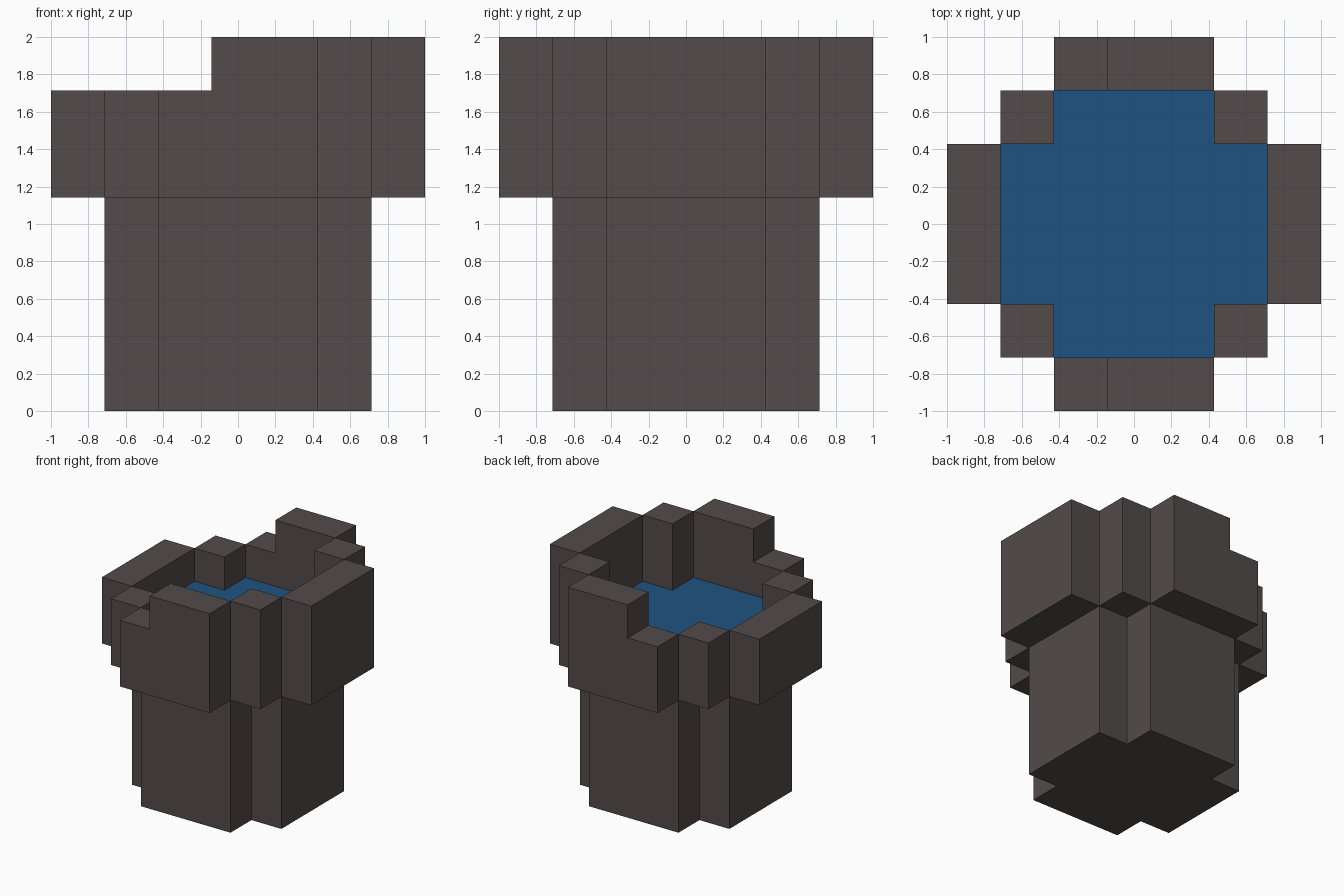
import bpy, bmesh
from mathutils import Vector

if "Cube" in bpy.data.objects:
    bpy.data.objects.remove(bpy.data.objects["Cube"])

U = 2 / 7                                   # one block of the 7-block grid
FLOOR, WATER, LOW, HIGH = 4 * U, 5 * U, 6 * U, 7 * U


def material(name, rgb):
    m = bpy.data.materials.new(name)
    m.diffuse_color = (*rgb, 1)
    m.use_nodes = True
    m.node_tree.nodes["Principled BSDF"].inputs["Base Color"].default_value = m.diffuse_color
    return m


STONE = material("dark stone", (0.086, 0.070, 0.069))
BLUE = material("water blue", (0.0144, 0.086, 0.220))


def prism(name, points, sweep, mat):
    """Flat outline, swept along a vector (or left flat when sweep is None)."""
    bm = bmesh.new()
    face = bm.faces.new([bm.verts.new(p) for p in points])
    if sweep:
        ext = bmesh.ops.extrude_face_region(bm, geom=[face], use_keep_orig=True)
        moved = [v for v in ext["geom"] if isinstance(v, bmesh.types.BMVert)]
        bmesh.ops.translate(bm, verts=moved, vec=Vector(sweep))
        bmesh.ops.recalc_face_normals(bm, faces=bm.faces)
    me = bpy.data.meshes.new(name)
    bm.to_mesh(me)
    bm.free()
    me.materials.append(mat)
    ob = bpy.data.objects.new(name, me)
    bpy.context.collection.objects.link(ob)
    return ob


def plus_outline(z):
    """Square of five blocks with the corner blocks notched out."""
    a, b = 2.5 * U, 1.5 * U
    quarter = [(a, -b), (a, b), (b, b)]
    pts = []
    for _ in range(4):
        pts += [(x, y, z) for x, y in quarter]
        quarter = [(-y, x) for x, y in quarter]
    return pts


def block(name, x0, x1, y0, y1, top):
    pts = [(x0, y0, FLOOR), (x1, y0, FLOOR), (x1, y1, FLOOR), (x0, y1, FLOOR)]
    return prism(name, pts, (0, 0, top - FLOOR), STONE)


# Trunk and water surface
prism("trunk", plus_outline(0), (0, 0, FLOOR), STONE)
prism("water_surface", plus_outline(WATER), None, BLUE)

# Rim: left half is one block lower than the right
for side, sx, top in (("left", -1, LOW), ("right", 1, HIGH)):
    x0, x1 = sorted((sx * 2.5 * U, sx * 3.5 * U))
    block(f"rim_{side}", x0, x1, -1.5 * U, 1.5 * U, top)
    x0, x1 = sorted((sx * 1.5 * U, sx * 2.5 * U))
    for end, sy in (("front", -1), ("back", 1)):
        y0, y1 = sorted((sy * 1.5 * U, sy * 2.5 * U))
        block(f"rim_corner_{end}_{side}", x0, x1, y0, y1, top)

# Front and back rim walls with a step in the top
step = [(-1.5, FLOOR), (1.5, FLOOR), (1.5, HIGH), (-0.5, HIGH), (-0.5, LOW), (-1.5, LOW)]
for end, y in (("front", -3.5 * U), ("back", 2.5 * U)):
    prism(f"rim_{end}", [(x * U, y, z) for x, z in step], (0, U, 0), STONE)
